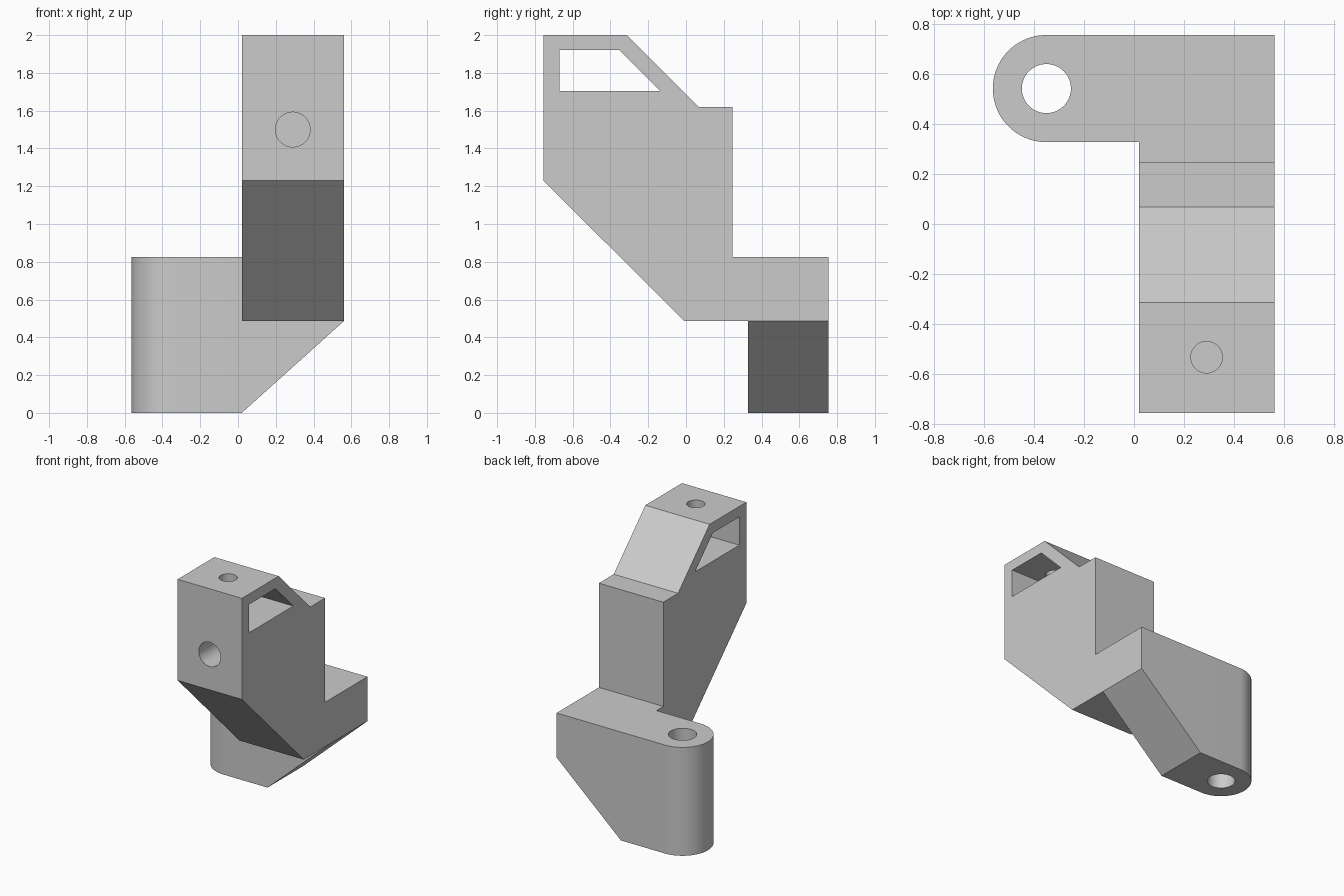
import bpy, bmesh
from math import pi, cos, sin, radians
from mathutils import Vector

cube = bpy.data.objects.get("Cube")
if cube:
    bpy.data.objects.remove(cube, do_unlink=True)

grey = bpy.data.materials.new("plain grey")
grey.use_nodes = True
colour = (0.6, 0.6, 0.6, 1)
grey.diffuse_color = colour
grey.node_tree.nodes["Principled BSDF"].inputs["Base Color"].default_value = colour


def prism(name, outline, axis, start, end):
    """Extrude a 2D outline along an axis; outline is in the other two axes."""
    bm = bmesh.new()
    verts = []
    for p in outline:
        co = list(p)
        co.insert(axis, start)
        verts.append(bm.verts.new(co))
    face = bm.faces.new(verts)
    step = Vector((0, 0, 0))
    step[axis] = end - start
    new = bmesh.ops.extrude_face_region(bm, geom=[face])["geom"]
    bmesh.ops.translate(bm, vec=step, verts=[g for g in new if isinstance(g, bmesh.types.BMVert)])
    bmesh.ops.recalc_face_normals(bm, faces=bm.faces)
    mesh = bpy.data.meshes.new(name)
    bm.to_mesh(mesh)
    bm.free()
    mesh.materials.append(grey)
    obj = bpy.data.objects.new(name, mesh)
    bpy.context.collection.objects.link(obj)
    return obj


def arc(cx, cy, r, a0, a1, n):
    return [(cx + r * cos(a0 + (a1 - a0) * i / n), cy + r * sin(a0 + (a1 - a0) * i / n))
            for i in range(n + 1)]


def circle(cx, cy, r, n=64):
    return arc(cx, cy, r, 0, 2 * pi, n)[:-1]


def combine(target, other, operation):
    mod = target.modifiers.new(other.name, "BOOLEAN")
    mod.operation = operation
    mod.solver = "EXACT"
    mod.object = other
    bpy.context.view_layer.objects.active = target
    bpy.ops.object.modifier_apply(modifier=mod.name)
    bpy.data.objects.remove(other, do_unlink=True)


# Upright body, side profile in y and z
left, right = 0.02, 0.562
bracket = prism("bracket", [
    (-0.755, 1.23), (-0.01, 0.487), (0.755, 0.487), (0.755, 0.826), (0.245, 0.826),
    (0.245, 1.62), (0.067, 1.62), (-0.313, 2), (-0.755, 2)], 0, left, right)

# Sideways arm with a rounded end, sloped underneath
boss = (-0.35, 0.541)
arm = prism("arm", [(right, 0.327), (right, 0.755)] + arc(*boss, 0.214, pi / 2, 3 * pi / 2, 40),
            2, 0, 0.826)
slope = prism("slope_cutter", [(0.02, 0), (right, 0.487), (0.8, 0.487), (0.8, -0.2), (0.02, -0.2)],
              1, 0, 1)
combine(arm, slope, "DIFFERENCE")
combine(bracket, arm, "UNION")

# Window and round holes
cutters = [
    prism("window_cutter", [(-0.67, 1.705), (-0.137, 1.705), (-0.352, 1.92), (-0.67, 1.92)],
          0, -0.2, 0.8),
    prism("boss_hole_cutter", circle(*boss, 0.098), 2, -0.2, 1),
    prism("top_hole_cutter", circle(0.29, -0.532, 0.063), 2, 1.8, 2.2),
    prism("front_hole_cutter", circle(0.29, 1.5, 0.092), 1, -1, -0.15),
]
for cutter in cutters:
    combine(bracket, cutter, "DIFFERENCE")

# Smooth curves, sharp edges
bpy.ops.object.select_all(action="DESELECT")
bracket.select_set(True)
bpy.context.view_layer.objects.active = bracket
bpy.ops.object.shade_smooth_by_angle(angle=radians(30))
